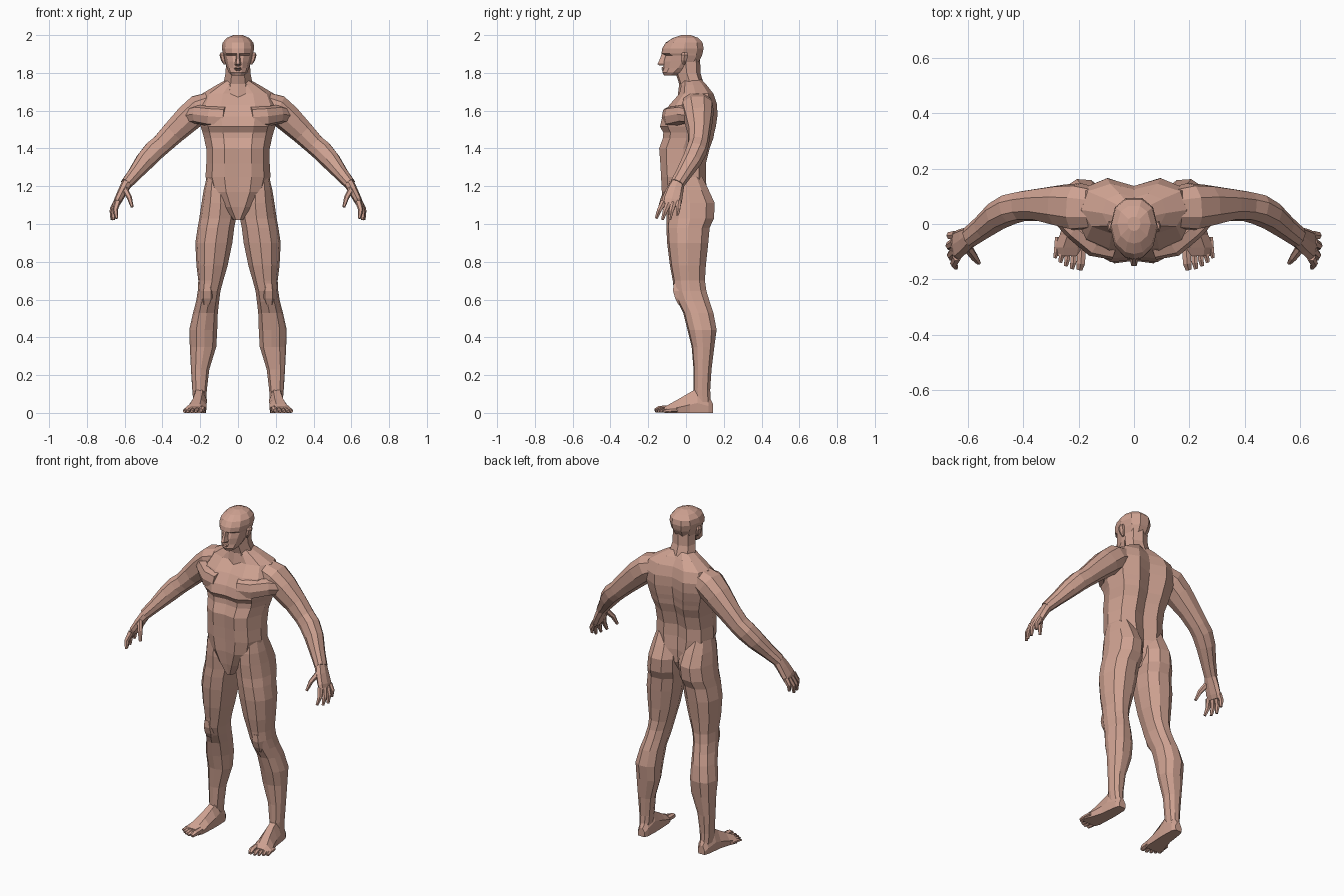
import bpy, bmesh, math
from mathutils import Vector

skin_mat = bpy.data.materials.new("warm skin")
skin_mat.diffuse_color = (0.62, 0.36, 0.285, 1)


def build(name, rings, mirror=False):
    """Skin a list of point rings, cap both ends, optionally mirror across x."""
    bm = bmesh.new()
    vs = [[bm.verts.new(p) for p in r] for r in rings]
    n = len(vs[0])
    for a, b in zip(vs, vs[1:]):
        for i in range(n):
            j = (i + 1) % n
            bm.faces.new((a[i], a[j], b[j], b[i]))
    bm.faces.new(vs[0])
    bm.faces.new(vs[-1])
    bmesh.ops.recalc_face_normals(bm, faces=bm.faces)
    me = bpy.data.meshes.new(name)
    bm.to_mesh(me)
    bm.free()
    me.materials.append(skin_mat)
    ob = bpy.data.objects.new(name, me)
    bpy.context.collection.objects.link(ob)
    if mirror:
        ob.modifiers.new("mirror", 'MIRROR').use_axis = (True, False, False)
    return ob


def oval(n, power):
    """Unit cross-section, fuller than a circle when power < 1."""
    pts = []
    for i in range(n):
        a = 2 * math.pi * i / n
        c, s = math.cos(a), math.sin(a)
        pts.append((math.copysign(abs(c) ** power, c), math.copysign(abs(s) ** power, s)))
    return pts


def both_sides(half):
    """Complete a half section (front centre to back centre) by reflection."""
    return half + [(-u, v) for u, v in reversed(half[1:-1])]


def stack(name, section, rows, mirror=False):
    """Horizontal rings from rows of (z, x min, x max, y front, y back)."""
    rings = []
    for z, x0, x1, y0, y1 in rows:
        rings.append([((x0 + x1) / 2 + u * (x1 - x0) / 2,
                       (y0 + y1) / 2 + v * (y1 - y0) / 2, z) for u, v in section])
    return build(name, rings, mirror)


def centred(rows):
    return [(z, -w, w, y0, y1) for z, w, y0, y1 in rows]


def limb(name, rows, n=8, ref=(0, 1, 0), power=0.85):
    """Mirrored tube along rows of (x, y, z, thickness, breadth)."""
    pts = [Vector(r[:3]) for r in rows]
    rings = []
    for i, p in enumerate(pts):
        t = (pts[min(i + 1, len(pts) - 1)] - pts[max(i - 1, 0)]).normalized()
        a = Vector(ref).cross(t).normalized()
        b = t.cross(a)
        rings.append([p + a * u * rows[i][3] + b * v * rows[i][4] for u, v in oval(n, power)])
    return build(name, rings, True)


# Torso: chest shelf, waist, groin wedge, furrows down the front and spine
trunk = both_sides([(0, -.93), (.42, -1), (.8, -.72), (1, -.05), (.88, .7), (.45, 1), (0, .78)])
stack("torso", trunk, centred([
    (1.02, .025, -.095, .04), (1.09, .09, -.115, .10), (1.17, .15, -.128, .11),
    (1.25, .172, -.132, .105), (1.32, .168, -.136, .105), (1.40, .168, -.142, .125),
    (1.455, .18, -.122, .145), (1.485, .188, -.12, .15), (1.515, .197, -.138, .158),
    (1.57, .212, -.125, .166), (1.63, .215, -.088, .165), (1.69, .19, -.035, .145),
    (1.735, .115, -.025, .11), (1.765, .06, -.02, .08)]))

# Neck
stack("neck", both_sides([(0, -1), (.5, -.85), (1, -.1), (.8, .7), (0, 1)]), centred([
    (1.67, .10, -.045, .125), (1.74, .078, -.036, .095), (1.80, .066, -.055, .076),
    (1.88, .062, -.07, .075)]))

# Head: jaw, eye hollow, brow ledge and skull
stack("head", both_sides([(0, -1), (.38, -.93), (.8, -.6), (1, .05), (.8, .7), (.35, 1), (0, 1)]),
      centred([
          (1.785, .03, -.115, -.055), (1.803, .05, -.125, -.01), (1.825, .058, -.12, .03),
          (1.86, .068, -.12, .068), (1.893, .077, -.11, .085), (1.903, .08, -.13, .088),
          (1.93, .086, -.126, .093), (1.96, .082, -.108, .088), (1.985, .06, -.07, .065),
          (2.0, .024, -.025, .025)]))

# Nose and lips
wedge = [(-1, 1), (-.45, -1), (.45, -1), (1, 1)]
stack("nose", wedge, centred([
    (1.838, .018, -.138, -.10), (1.846, .021, -.152, -.10),
    (1.87, .015, -.14, -.10), (1.908, .012, -.126, -.10)]))
stack("lips", wedge, centred([
    (1.811, .02, -.122, -.1), (1.817, .027, -.13, -.1), (1.821, .027, -.122, -.1),
    (1.825, .027, -.132, -.1), (1.833, .015, -.122, -.1)]))

# Ears
stack("ear", oval(6, 1), [
    (1.845, .062, .075, -.02, -.004), (1.865, .065, .09, -.028, .006),
    (1.895, .07, .098, -.03, .014), (1.908, .075, .092, -.02, .008)], True)

# Legs from hip to ankle
leg_section = [(1, 0), (.82, .66), (.3, 1), (-.4, .95), (-.88, .6),
               (-1, -.1), (-.72, -.75), (-.1, -1), (.5, -.9), (.88, -.5)]
stack("leg", leg_section, [
    (1.25, .05, .165, -.09, .085), (1.18, .02, .182, -.105, .12), (1.11, .008, .193, -.108, .152),
    (1.03, .01, .205, -.103, .148), (.98, .02, .214, -.104, .125), (.90, .03, .226, -.10, .118),
    (.78, .055, .22, -.085, .105), (.70, .078, .21, -.07, .10), (.645, .093, .213, -.064, .108),
    (.59, .10, .222, -.045, .125), (.53, .107, .238, -.015, .145), (.44, .11, .258, .008, .162),
    (.35, .115, .255, .03, .15), (.23, .152, .249, .04, .135), (.12, .165, .242, .04, .128),
    (.05, .17, .236, .045, .132)], True)

# Kneecap
stack("kneecap", oval(6, .9), [
    (.575, .14, .19, -.045, .02), (.605, .125, .20, -.062, .02),
    (.645, .125, .20, -.074, .02), (.685, .14, .19, -.072, .02)], True)

# Feet: rings run from heel to ball
foot_section = [(.05, 0), (.95, 0), (1, .4), (.72, 1), (.28, 1), (0, .55)]
foot_rows = [(.142, .18, .225, .05), (.12, .168, .236, .09), (.06, .165, .245, .13),
             (.02, .165, .25, .108), (-.04, .167, .268, .073), (-.085, .168, .288, .048),
             (-.115, .18, .278, .03)]
build("foot", [[(x0 + u * (x1 - x0), y, v * h) for u, v in foot_section]
               for y, x0, x1, h in foot_rows], True)

# Toes
for k, (x, tip, r) in enumerate([(.192, -.164, .017), (.219, -.161, .012), (.241, -.151, .011),
                                 (.261, -.138, .011), (.28, -.122, .01)]):
    limb("toe_%d" % (k + 1), [
        (x - .004, tip + .075, r + .006, r, r), (x, tip + .022, r + .003, r, r),
        (x + .005, tip, r * .75, r * .6, r * .7)], 6, (1, 0, 0))

# Arms from shoulder to wrist
limb("arm", [
    (.13, .055, 1.645, .06, .075), (.205, .06, 1.612, .078, .088), (.262, .066, 1.563, .075, .078),
    (.345, .07, 1.483, .064, .06), (.405, .065, 1.422, .056, .055), (.445, .055, 1.388, .057, .056),
    (.492, .03, 1.335, .052, .052), (.545, -.012, 1.268, .039, .043),
    (.592, -.047, 1.212, .031, .038)], 9)

# Chest muscle tying into the arm
limb("chest_muscle", [
    (.07, -.095, 1.565, .055, .035), (.14, -.075, 1.568, .055, .045),
    (.21, -.015, 1.58, .05, .045), (.265, .04, 1.575, .04, .04)], 8)

# Palm
limb("palm", [
    (.585, -.043, 1.22, .029, .036), (.61, -.06, 1.175, .025, .047),
    (.635, -.075, 1.125, .022, .054), (.645, -.08, 1.10, .016, .05)], 8)

# Fingers: base, bent middle joint, tip
fingers = [((.638, -.118, 1.118), (.65, -.142, 1.072), (.642, -.158, 1.03)),
           ((.644, -.092, 1.112), (.662, -.112, 1.065), (.66, -.125, 1.022)),
           ((.646, -.065, 1.112), (.667, -.078, 1.068), (.667, -.086, 1.022)),
           ((.642, -.04, 1.118), (.664, -.042, 1.082), (.664, -.046, 1.045)),
           ((.60, -.085, 1.185), (.575, -.12, 1.14), (.56, -.14, 1.09))]
for k, joints in enumerate(fingers):
    name = "thumb" if k == 4 else "finger_%d" % (k + 1)
    limb(name, [(*p, r, r) for p, r in zip(joints, (.017, .0135, .008))], 6)
